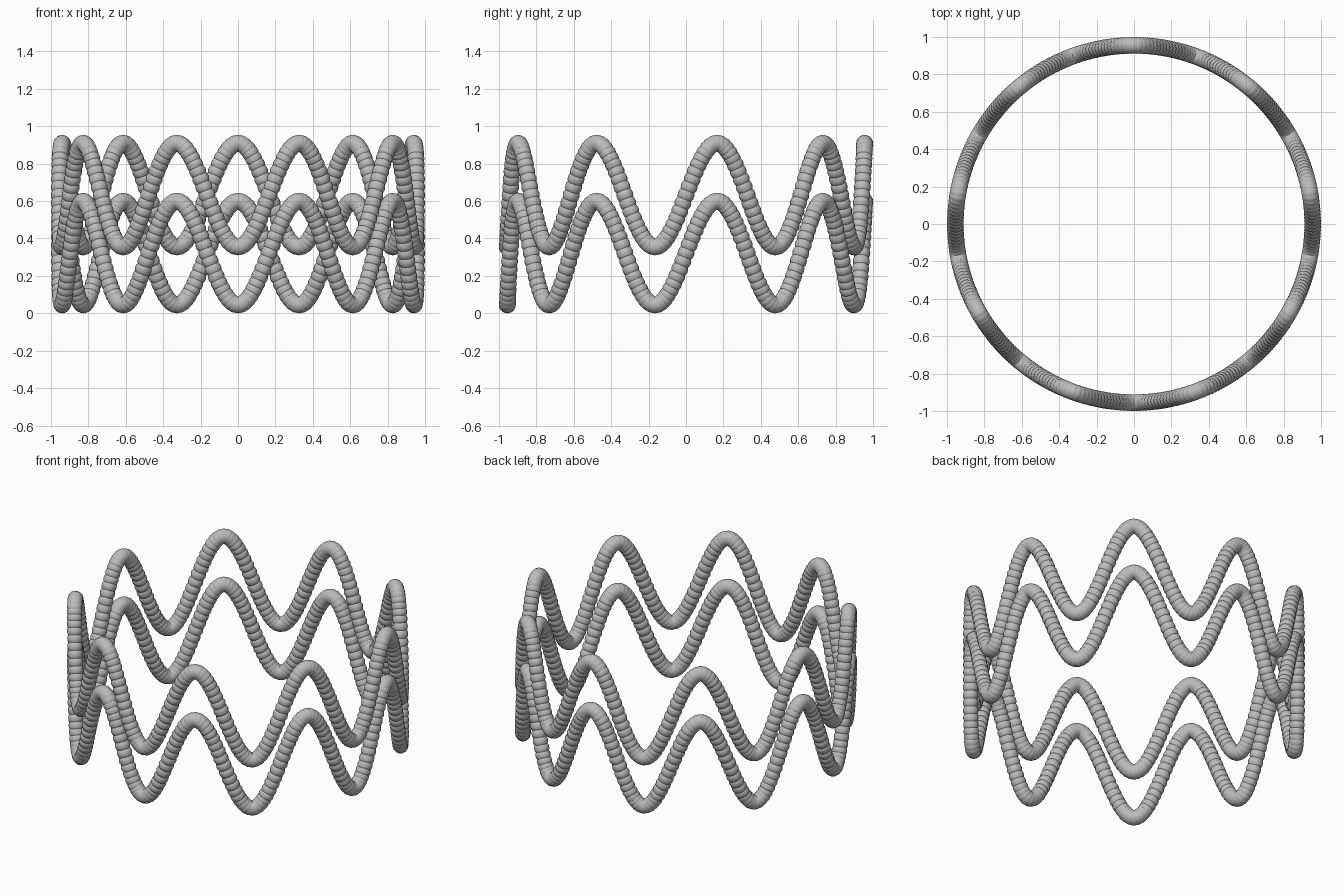
import bpy
import bmesh
from math import sin, cos, radians
from mathutils import Vector

cube = bpy.data.objects.get("Cube")
if cube:
    bpy.data.objects.remove(cube, do_unlink=True)

RING_RADIUS = 0.955
BEAD_RADIUS = 0.045
WAVES = 9
AMPLITUDE = 0.277
BEADS = 360
RING_GAP = 0.31

grey = bpy.data.materials.new("light_grey")
grey.use_nodes = True
colour = (0.5, 0.5, 0.5, 1)
grey.diffuse_color = colour
grey.node_tree.nodes["Principled BSDF"].inputs["Base Color"].default_value = colour

# Single bead used as the pattern
bm = bmesh.new()
bmesh.ops.create_uvsphere(bm, u_segments=16, v_segments=12, radius=BEAD_RADIUS)
bm.verts.index_update()
bead_verts = [v.co.copy() for v in bm.verts]
bead_faces = [[v.index for v in f.verts] for f in bm.faces]
bm.free()

# One wavy ring of overlapping beads
verts, faces = [], []
for i in range(BEADS):
    a = radians(i * 360 / BEADS)
    centre = Vector((RING_RADIUS * cos(a), RING_RADIUS * sin(a),
                     BEAD_RADIUS + AMPLITUDE * (1 + sin(WAVES * a))))
    start = len(verts)
    verts.extend(co + centre for co in bead_verts)
    faces.extend([start + k for k in face] for face in bead_faces)
mesh = bpy.data.meshes.new("wavy_ring")
mesh.from_pydata(verts, [], faces)
mesh.shade_smooth()
mesh.materials.append(grey)

# Two identical rings, one above the other
for name, height in (("lower_wavy_ring", 0), ("upper_wavy_ring", RING_GAP)):
    ring = bpy.data.objects.new(name, mesh)
    ring.location.z = height
    bpy.context.collection.objects.link(ring)
